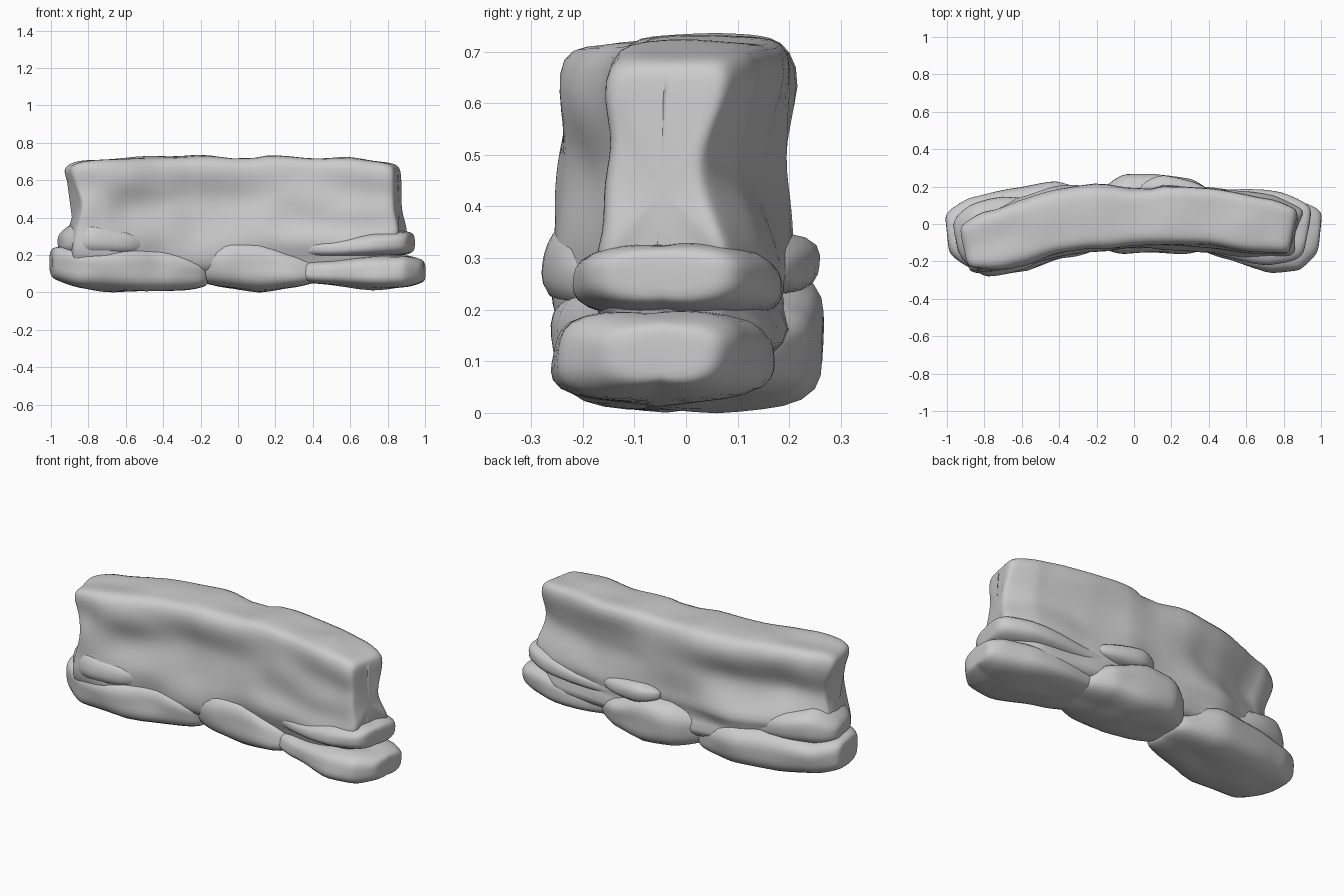
import bpy, bmesh, math
from math import cos, sin, pi, exp
from mathutils import Vector, noise


def interp(st, x):
    # smooth blend between stations (x, y_front, y_back, z_bottom, z_top)
    if x <= st[0][0]:
        return st[0][1:]
    for a, b in zip(st, st[1:]):
        if x <= b[0]:
            t = (x - a[0]) / (b[0] - a[0])
            t = 0.6 * t + 0.4 * t * t * (3 - 2 * t)
            return [p + (q - p) * t for p, q in zip(a[1:], b[1:])]
    return st[-1][1:]


def spow(v, e):
    return math.copysign(abs(v) ** e, v)


def rock(name, st, n=36, m=36, sec=0.5, end=0.3, shear=0.2, rough=0.025, deform=None):
    # rounded boulder lofted along x, ends closed by a super-ellipse
    x0, x1 = st[0][0], st[-1][0]
    cx, hx = (x0 + x1) / 2, (x1 - x0) / 2
    verts, faces = [], []
    for i in range(n + 1):
        a = -pi / 2 + pi * (0.01 + 0.98 * i / n)
        x = cx + hx * spow(sin(a), 0.65)
        s = abs(cos(a)) ** end
        yf, yb, zb, zt = interp(st, x)
        yc, zc = (yf + yb) / 2, (zb + zt) / 2
        for j in range(m):
            b = 2 * pi * j / m
            r = (abs(cos(b)) ** (2 / sec) + abs(sin(b)) ** (2 / sec)) ** (-sec / 2)
            y = yc + s * (yb - yf) / 2 * r * cos(b)
            z = zc + s * (zt - zb) / 2 * r * sin(b)
            p = Vector((x + shear * x * (y - yc), y, z))
            if deform:
                p = deform(p, yc)
            # weathering, kept weak on flat top and bottom
            d = Vector((0, y - yc, (z - zc) * 0.3))
            if d.length > 0:
                q = Vector((p.x * 3.5 + 3, p.y * 3.5 + 7, p.z * 6 + 1))
                p += d.normalized() * noise.noise(q) * rough
            verts.append(p)
    for i in range(n):
        for j in range(m):
            k = (j + 1) % m
            faces.append((i * m + j, (i + 1) * m + j, (i + 1) * m + k, i * m + k))
    faces.append(tuple(range(m)))
    faces.append(tuple(n * m + j for j in range(m))[::-1])
    me = bpy.data.meshes.new(name)
    me.from_pydata(verts, [], faces)
    bm = bmesh.new()
    bm.from_mesh(me)
    # close both ends with a fan to a centre point
    bmesh.ops.poke(bm, faces=[f for f in bm.faces if len(f.verts) > 4])
    bmesh.ops.recalc_face_normals(bm, faces=bm.faces)
    for f in bm.faces:
        f.smooth = True
    bm.to_mesh(me)
    bm.free()
    ob = bpy.data.objects.new(name, me)
    bpy.context.collection.objects.link(ob)
    return ob


def bump(x, c, w):
    return exp(-((x - c) / w) ** 2)


def wall_shape(p, yc):
    # waist below the cap, worn hollows front and back, pinched ends
    x, y, z = p
    waist = bump(z, 0.46, 0.12)
    if y < yc:
        y += waist * 0.045 * exp(-((x + 0.32) / 0.34) ** 4)
        y += 0.02 * bump(x, 0.6, 0.3) * bump(z, 0.52, 0.08)
        y -= 0.02 * bump(x, 0.15, 0.09) * bump(z, 0.42, 0.15)
        y -= 0.03 * bump(z, 0.27, 0.08) * bump(x, 0.5, 0.5)
    else:
        y -= waist * (0.065 * bump(x, -0.5, 0.3) + 0.065 * bump(x, 0.45, 0.3)
                      + 0.06 * bump(x, 0.9, 0.2))
        y += 0.02 * bump(x, -0.6, 0.35) * bump(z, 0.29, 0.06)
        y -= 0.03 * bump(z, 0.22, 0.04)
    if x < -0.6:
        x += 0.045 * waist * (-x - 0.6) / 0.3 - 0.015 * bump(z, 0.68, 0.08)
    elif x > 0.6:
        x += 0.03 * bump(z, 0.33, 0.08) * (x - 0.6) / 0.3
    return Vector((x, y, z))


# main curved wall
rock("wall", [(-0.905, -0.27, 0.02, 0.1, 0.732), (-0.75, -0.258, 0.08, 0.1, 0.728),
              (-0.4, -0.175, 0.2, 0.1, 0.727), (-0.2, -0.135, 0.21, 0.1, 0.725),
              (0.05, -0.105, 0.185, 0.1, 0.712), (0.15, -0.11, 0.21, 0.1, 0.723),
              (0.4, -0.13, 0.21, 0.1, 0.722), (0.7, -0.175, 0.17, 0.1, 0.726),
              (0.855, -0.185, 0.12, 0.12, 0.73)],
     n=72, m=72, sec=0.3, end=0.13, shear=0.22, deform=wall_shape)

# bottom row of stones
rock("base_stone_left", [(-1.0, -0.2, 0.10, 0.05, 0.27), (-0.85, -0.265, 0.15, 0.025, 0.235),
                         (-0.6, -0.255, 0.19, 0.01, 0.25), (-0.4, -0.2, 0.22, 0.0, 0.25),
                         (-0.16, -0.15, 0.2, 0.01, 0.18)], sec=0.6, shear=0.12)
rock("base_stone_middle", [(-0.21, -0.13, 0.2, 0.03, 0.24), (-0.05, -0.155, 0.265, 0.02, 0.285),
                           (0.12, -0.155, 0.275, 0.01, 0.285), (0.3, -0.16, 0.25, 0.025, 0.22),
                           (0.44, -0.15, 0.2, 0.04, 0.18)], sec=0.6, shear=0.05)
rock("base_stone_right", [(0.3, -0.14, 0.18, 0.05, 0.18), (0.5, -0.19, 0.17, 0.04, 0.175),
                          (0.75, -0.26, 0.145, 0.025, 0.2), (0.9, -0.255, 0.12, 0.02, 0.205),
                          (0.995, -0.2, 0.1, 0.03, 0.19)], sec=0.6, shear=0.12)

# second row of stones
rock("shoulder_stone_left", [(-0.955, -0.23, 0.08, 0.19, 0.35), (-0.82, -0.275, 0.12, 0.18, 0.4),
                             (-0.65, -0.25, 0.14, 0.18, 0.36), (-0.4, -0.15, 0.14, 0.18, 0.28)],
     n=28, sec=0.75, end=0.5)
rock("ledge_stone_right", [(0.25, -0.12, 0.19, 0.18, 0.28), (0.5, -0.18, 0.19, 0.18, 0.29),
                           (0.75, -0.235, 0.17, 0.185, 0.33), (0.93, -0.22, 0.13, 0.19, 0.34)],
     sec=0.7)

# thin plate on the back
rock("back_plate", [(0.03, 0.1, 0.24, 0.25, 0.34), (0.15, 0.08, 0.255, 0.23, 0.345),
                    (0.4, 0.08, 0.22, 0.24, 0.32)], n=20, m=20, sec=0.7, end=0.6, shear=0)
